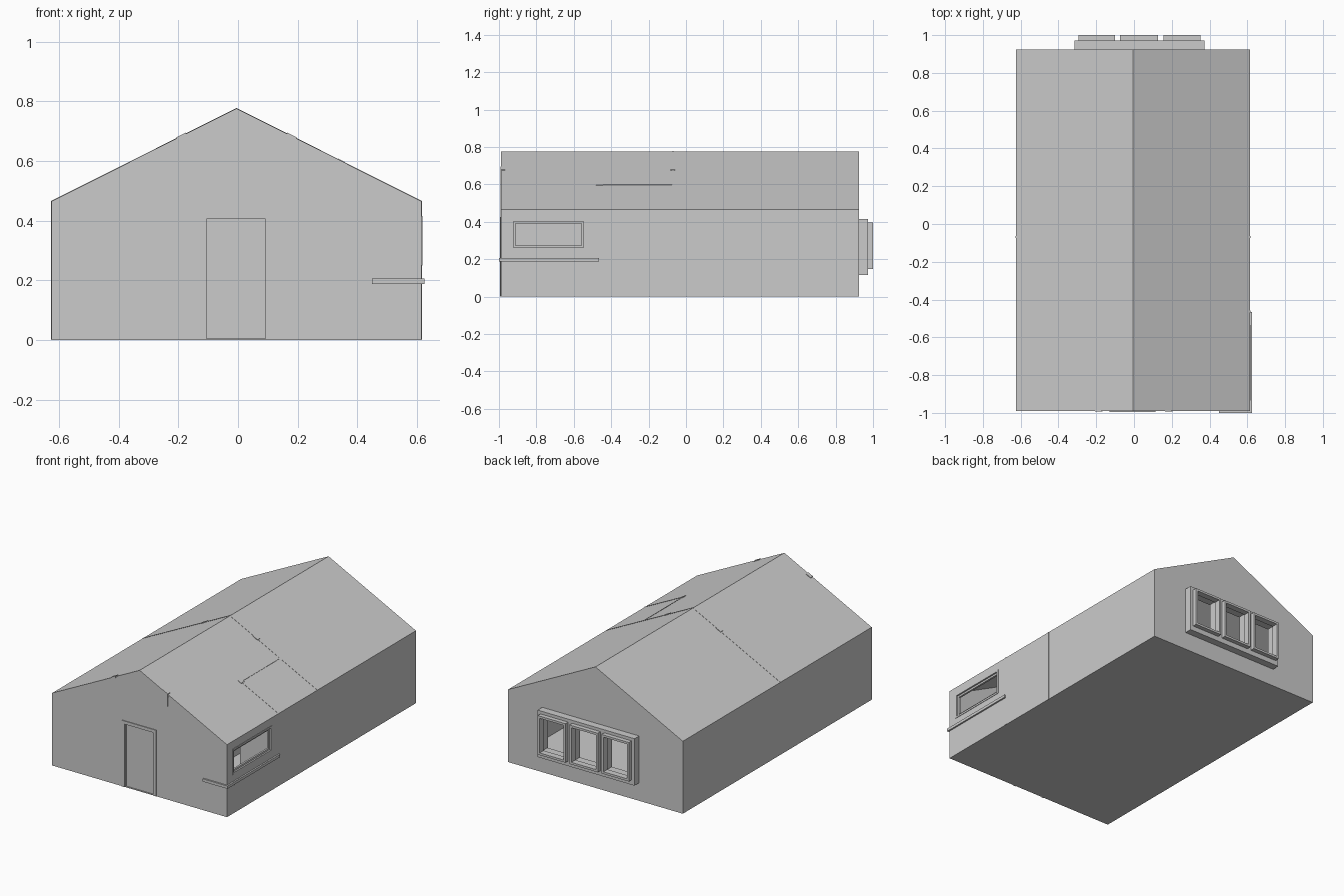
import bpy, bmesh

if "Cube" in bpy.data.objects:
    bpy.data.objects.remove(bpy.data.objects["Cube"])

RIDGE_X, RIDGE_Z, SLOPE = -0.005, 0.776, 0.502
X0, X1, Y0, Y1 = -0.625, 0.615, -0.99, 0.925
T = 0.025  # wall thickness


def roof_z(x, drop=0.0):
    return RIDGE_Z - drop - SLOPE * abs(x - RIDGE_X)


def prism(name, profile, y0, y1):
    """Extrude an xz profile along y."""
    bm = bmesh.new()
    face = bm.faces.new([bm.verts.new((x, y0, z)) for x, z in profile])
    out = bmesh.ops.extrude_face_region(bm, geom=[face])["geom"]
    for v in out:
        if isinstance(v, bmesh.types.BMVert):
            v.co.y = y1
    bmesh.ops.recalc_face_normals(bm, faces=bm.faces[:])
    mesh = bpy.data.meshes.new(name)
    bm.to_mesh(mesh)
    bm.free()
    ob = bpy.data.objects.new(name, mesh)
    bpy.context.collection.objects.link(ob)
    return ob


def box(name, x0, x1, y0, y1, z0, z1):
    return prism(name, [(x0, z0), (x1, z0), (x1, z1), (x0, z1)], y0, y1)


def gable(name, x0, x1, y0, y1, z0, drop):
    """Prism whose top follows the roof slopes."""
    prof = [(x0, z0), (x1, z0), (x1, roof_z(x1, drop))]
    if x0 < RIDGE_X < x1:
        prof.append((RIDGE_X, roof_z(RIDGE_X, drop)))
    prof.append((x0, roof_z(x0, drop)))
    return prism(name, prof, y0, y1)


def cut(ob, cutter):
    """Subtract the cutter and remove it."""
    cutter.hide_render = True
    m = ob.modifiers.new("cut", "BOOLEAN")
    m.operation, m.solver, m.object = "DIFFERENCE", "EXACT", cutter
    bpy.context.view_layer.objects.active = ob
    bpy.ops.object.modifier_apply(modifier=m.name)
    bpy.data.objects.remove(cutter, do_unlink=True)


def frame(name, a, b, w):
    """Rectangular ring: box a..b, open through its thinnest axis."""
    ob = box(name, a[0], b[0], a[1], b[1], a[2], b[2])
    thin = min(range(3), key=lambda i: b[i] - a[i])
    lo = [a[i] - 0.05 if i == thin else a[i] + w for i in range(3)]
    hi = [b[i] + 0.05 if i == thin else b[i] - w for i in range(3)]
    cut(ob, box("cutter", lo[0], hi[0], lo[1], hi[1], lo[2], hi[2]))
    return ob


# Hollow house body with door and window openings
house = gable("house_shell", X0, X1, Y0, Y1, 0, 0)
cut(house, gable("cutter", X0 + T, X1 - T, Y0 + T, Y1 - T, T, 0.028))
cut(house, box("cutter", 0.5, 0.7, -0.93, -0.54, 0.255, 0.41))
cut(house, box("cutter", -0.295, 0.35, 0.8, 1.1, 0.135, 0.395))
cut(house, box("cutter", -0.105, 0.092, -1.1, -0.9, 0.004, 0.405))

# Inner partitions, whose edges show as fine seams on the outside
E = 0.0015
cross = gable("cross_partition", X0 - E, X1 + E, -0.075, -0.063, 0.001, -E)
cut(cross, box("cutter", -0.1, 0.1, -0.2, 0.1, 0.03, 0.4))
gable("hall_wall_left", -0.178, -0.166, Y0 - E, -0.075, 0.001, 0.01)
gable("hall_wall_right", 0.192, 0.204, Y0 - E, -0.075, 0.001, 0.01)
gable("bath_wall_front", 0.345, X1 + E, -0.469, -0.458, 0.001, -E)
gable("bath_wall_inner", 0.343, 0.351, -0.469, -0.075, 0.001, -E)

# Small wall-post caps breaking through the roof
for x in (-0.19, 0.18):
    for y in (-0.98, -0.07):
        gable("post_cap", x - 0.016, x + 0.016, y - 0.012, y + 0.012, 0.6, -0.004)
gable("post_cap_bath", 0.335, 0.359, -0.48, -0.445, 0.5, -0.003)

# Front door
box("door_leaf", -0.105, 0.092, -0.982, -0.97, 0.004, 0.405)
for x0, x1 in ((-0.13, -0.108), (0.092, 0.114)):
    box("door_jamb", x0, x1, -0.995, -0.965, 0.001, 0.425)
box("door_head", -0.108, 0.092, -0.995, -0.965, 0.405, 0.425)

# Side window
frame("side_window_frame", (0.592, -0.935, 0.25), (0.618, -0.535, 0.415), 0.012)
frame("side_window_sash", (0.596, -0.923, 0.262), (0.608, -0.547, 0.403), 0.012)

# Ledge wrapping the front right corner below the side window
box("side_ledge", X1 - 0.005, 0.625, -1.0, -0.465, 0.188, 0.206)
box("front_ledge", 0.45, X1, -1.0, Y0 + 0.005, 0.188, 0.206)

# Projecting back window: surround, mullions, three sashes
frame("back_window_surround", (-0.315, 0.905, 0.115), (0.372, 0.972, 0.416), 0.022)
for x0, x1 in ((-0.107, -0.067), (0.12, 0.163)):
    box("back_window_mullion", x0, x1, 0.905, 0.972, 0.137, 0.394)
for x0, x1 in ((-0.295, -0.1), (-0.074, 0.127), (0.156, 0.352)):
    frame("back_window_sash", (x0, 0.96, 0.147), (x1, 1.0, 0.397), 0.014)
box("back_window_rail", -0.293, 0.35, 0.905, 0.972, 0.137, 0.155)
